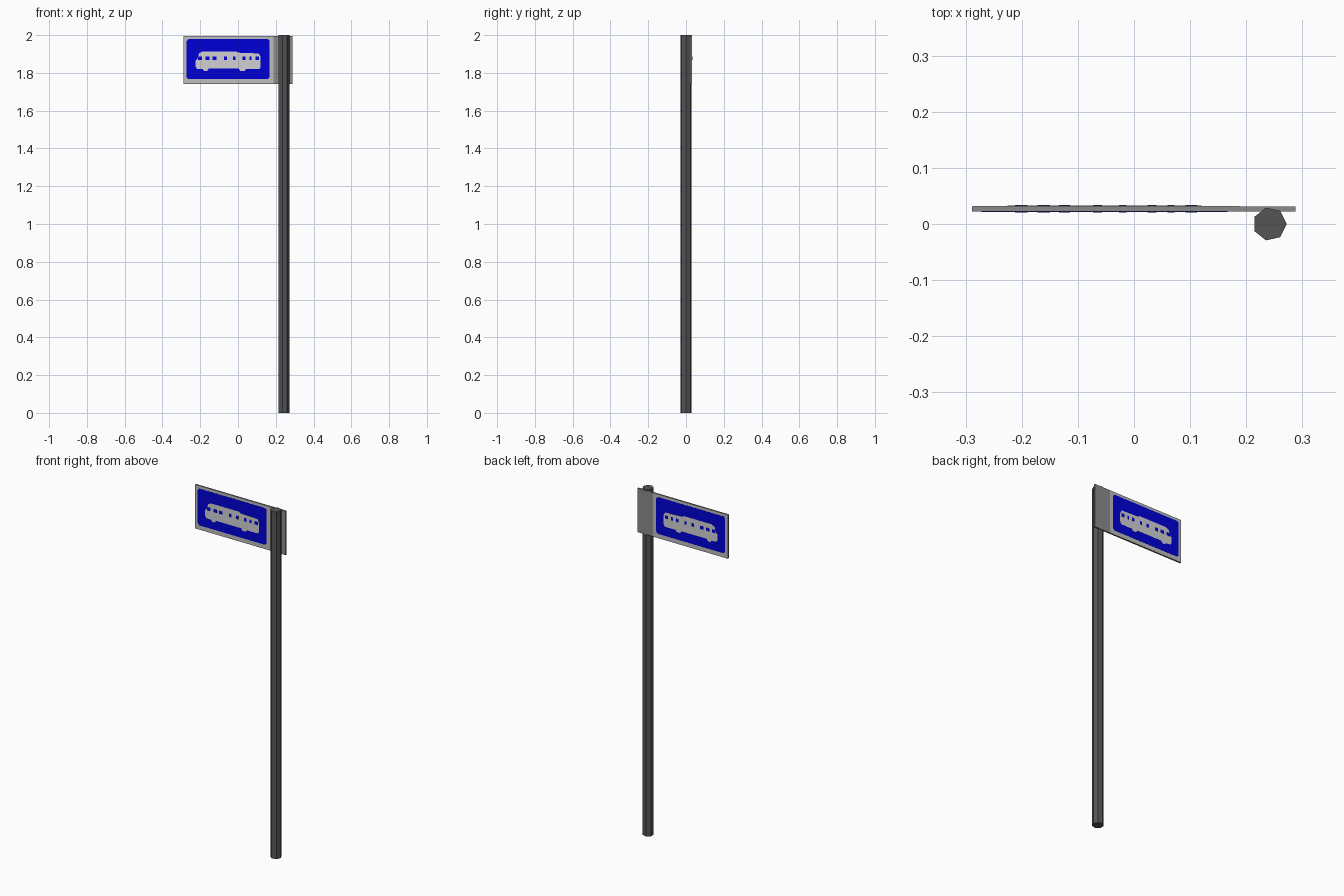
import bpy, bmesh, math

if "Cube" in bpy.data.objects:
    bpy.data.objects.remove(bpy.data.objects["Cube"])


def material(name, rgb):
    m = bpy.data.materials.new(name)
    m.diffuse_color = (*rgb, 1)
    m.use_nodes = True
    m.node_tree.nodes["Principled BSDF"].inputs["Base Color"].default_value = m.diffuse_color
    return m


POLE = material("dark grey metal", (0.09, 0.09, 0.09))
BOARD = material("mid grey metal", (0.26, 0.26, 0.26))
BORDER = material("light grey border", (0.52, 0.52, 0.52))
BLUE = material("sign blue", (0.0, 0.0, 0.68))
WHITE = material("pictogram white", (0.64, 0.64, 0.66))


def prism(name, loops, a, b, mat, axis="y"):
    """Extrude one or more outlines from a to b along y (outline in xz) or z (outline in xy)."""
    bm = bmesh.new()
    for pts in loops:
        def place(p, t):
            return (p[0], t, p[1]) if axis == "y" else (p[0], p[1], t)
        lo = [bm.verts.new(place(p, a)) for p in pts]
        hi = [bm.verts.new(place(p, b)) for p in pts]
        bm.faces.new(lo)
        bm.faces.new(hi[::-1])
        for i in range(len(pts)):
            j = (i + 1) % len(pts)
            bm.faces.new((lo[i], hi[i], hi[j], lo[j]))
    bmesh.ops.recalc_face_normals(bm, faces=bm.faces)
    me = bpy.data.meshes.new(name)
    bm.to_mesh(me)
    bm.free()
    me.materials.append(mat)
    ob = bpy.data.objects.new(name, me)
    bpy.context.collection.objects.link(ob)
    return ob


def rect(x0, x1, z0, z1, c=0.0):
    """Rectangle, with chamfered corners if c is given."""
    if not c:
        return [(x0, z0), (x1, z0), (x1, z1), (x0, z1)]
    return [(x0 + c, z0), (x1 - c, z0), (x1, z0 + c), (x1, z1 - c),
            (x1 - c, z1), (x0 + c, z1), (x0, z1 - c), (x0, z0 + c)]


# Seven-sided pole
pole = [(0.242 + 0.03 * math.cos(i * math.tau / 7),
         0.03 * math.sin(i * math.tau / 7)) for i in range(7)]
prism("pole", [pole], 0, 2, POLE, "z")

# Sign board
Y0, Y1 = 0.0225, 0.0315
prism("sign_board", [rect(-0.289, 0.288, 1.742, 1.995)], Y0, Y1, BOARD)

# Bus pictogram outline with two wheels, and its windows
bus = [(-0.225, 1.833), (-0.215, 1.82), (-0.187, 1.82), (-0.18, 1.81),
       (-0.163, 1.81), (-0.155, 1.822), (0.005, 1.822), (0.012, 1.81),
       (0.035, 1.81), (0.042, 1.82), (0.113, 1.82), (0.12, 1.833),
       (0.12, 1.885), (0.11, 1.903), (0.0, 1.907), (-0.01, 1.914),
       (-0.185, 1.914), (-0.205, 1.905), (-0.215, 1.875), (-0.225, 1.865)]
windows = [rect(x, x + w, 1.868, 1.887) for x, w in
           [(-0.212, 0.022), (-0.172, 0.022), (-0.134, 0.02), (-0.073, 0.016),
            (-0.027, 0.014), (0.024, 0.016), (0.06, 0.012), (0.092, 0.02)]]

# Thin printed layers on both sides of the board
layers = [("border", [rect(-0.288, 0.188, 1.743, 1.994)], BORDER),
          ("blue_panel", [rect(-0.272, 0.167, 1.767, 1.979, 0.01)], BLUE),
          ("bus_pictogram", [bus], WHITE),
          ("bus_windows", windows, BLUE)]
for n, (name, loops, mat) in enumerate(layers, 1):
    t = 0.0005 * n
    prism("front_" + name, loops, Y0 - t, Y0, mat)
    prism("back_" + name, loops, Y1, Y1 + t, mat)
